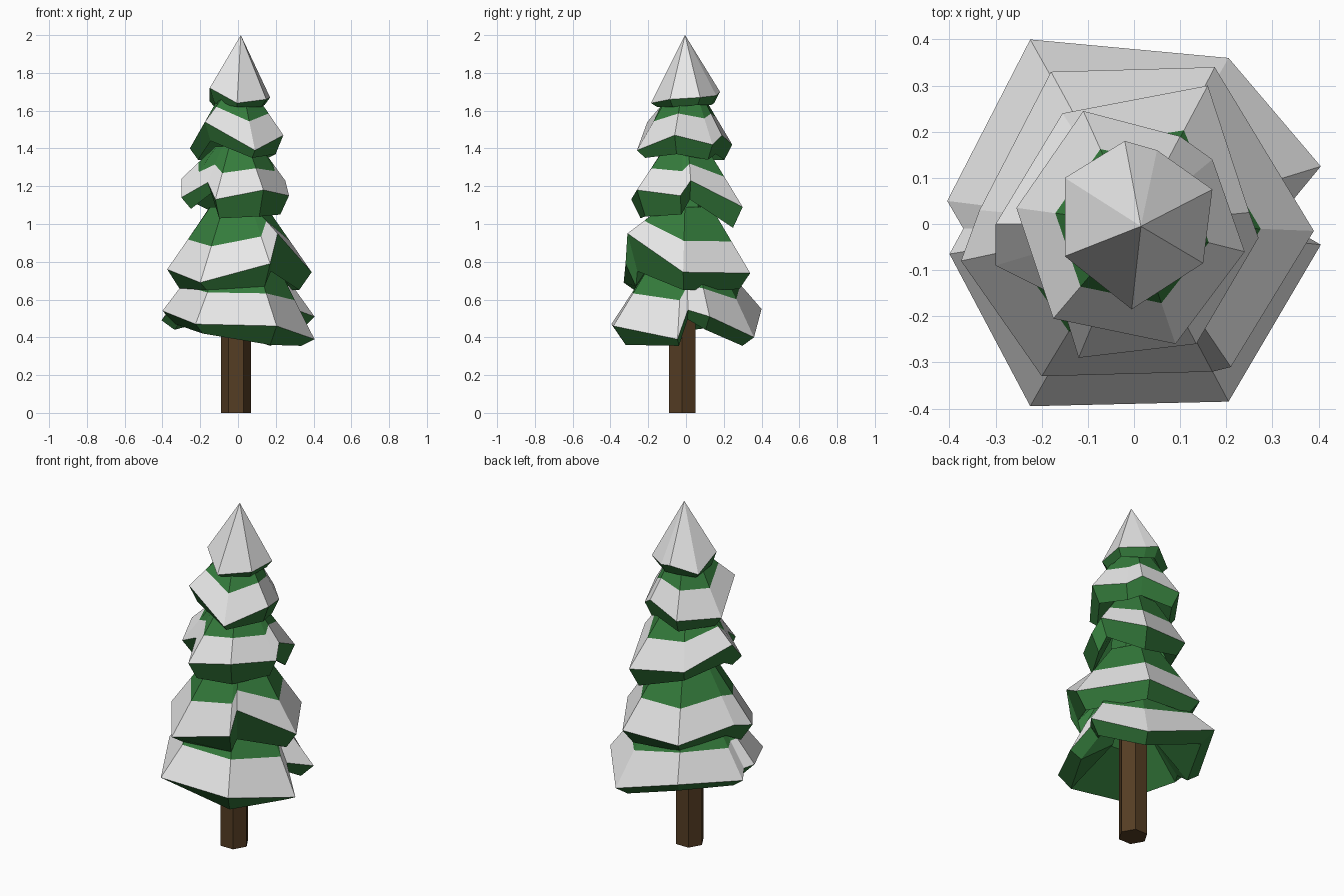
import bpy
import bmesh
from mathutils import Vector

default_cube = bpy.data.objects.get("Cube")
if default_cube:
    bpy.data.objects.remove(default_cube, do_unlink=True)


def make_material(name, red, green, blue):
    material = bpy.data.materials.new(name)
    material.use_nodes = True
    colour = (red, green, blue, 1)
    material.diffuse_color = colour
    material.node_tree.nodes["Principled BSDF"].inputs["Base Color"].default_value = colour
    return material


needles = make_material("needle green", 0.035, 0.2, 0.045)
snow = make_material("snow white", 0.8, 0.8, 0.8)
bark = make_material("bark brown", 0.09, 0.047, 0.017)
NEEDLES, SNOW = 0, 1


def finish(mesh_data, name, materials):
    """Turn a bmesh into a flat shaded object."""
    bmesh.ops.remove_doubles(mesh_data, verts=mesh_data.verts, dist=0.0005)
    bmesh.ops.recalc_face_normals(mesh_data, faces=mesh_data.faces)
    mesh = bpy.data.meshes.new(name)
    mesh_data.to_mesh(mesh)
    mesh_data.free()
    for material in materials:
        mesh.materials.append(material)
    part = bpy.data.objects.new(name, mesh)
    bpy.context.scene.collection.objects.link(part)
    return part


def column(rim_point, crown_centre, crown_radius, snow_share):
    """Cross-section of a tier: crown, snow line, rim, lip, hollow underside."""
    x, y, z, lip_drop = rim_point
    rim = Vector((x, y, z))
    outward = Vector((x, y, 0))
    crown = Vector(crown_centre) + outward.normalized() * crown_radius
    return [
        crown,
        rim.lerp(crown, snow_share),
        rim,
        outward * 0.83 + Vector((0, 0, z - lip_drop)),
        outward * 0.33 + Vector((0, 0, z + 0.12)),
    ]


def tier(name, rim, crown_centre, crown_radius, snow_share, snowy_top=False):
    """Sweep the cross-section around a closed ring of rim points (x, y, z, lip drop)."""
    bm = bmesh.new()
    columns = [[bm.verts.new(p) for p in column(r, crown_centre, crown_radius, snow_share)]
               for r in rim]
    for near, far in zip(columns, columns[1:] + columns[:1]):
        for row in range(len(near)):
            after = (row + 1) % len(near)
            face = bm.faces.new((near[row], near[after], far[after], far[row]))
            snowy = row == 1 or (row == 0 and snowy_top)
            face.material_index = SNOW if snowy else NEEDLES
    return finish(bm, name, (needles, snow))


def tapered_hexagon(name, bottom, top, bottom_radius, top_radius, centre, material):
    bm = bmesh.new()
    bmesh.ops.create_cone(bm, cap_ends=True, segments=6, radius1=bottom_radius,
                          radius2=top_radius, depth=top - bottom)
    part = finish(bm, name, (material,))
    part.location = (*centre, (bottom + top) / 2)
    return part


# Trunk with a flat side to the front, and the green heart of the tree
trunk = tapered_hexagon("trunk", 0, 0.7, 0.08, 0.08, (-0.01, -0.02), bark)
for vertex in trunk.data.vertices:
    vertex.co.x, vertex.co.y = vertex.co.y, vertex.co.x
trunk.data.flip_normals()
tapered_hexagon("foliage_core", 0.66, 1.7, 0.17, 0.07, (0, 0), needles)

# Lowest tier, with a notch on each side
tier("lowest_tier", [
    (-0.4, -0.065, 0.54, 0.07), (-0.225, -0.395, 0.47, 0.05),
    (0.205, -0.385, 0.46, 0.1), (0.405, -0.045, 0.39, 0.035),
    (0.31, 0.01, 0.545, 0.05),
    (0.405, 0.125, 0.51, 0.07), (0.205, 0.36, 0.4, 0.045),
    (-0.225, 0.4, 0.55, 0.07), (-0.405, 0.05, 0.49, 0.05),
    (-0.37, -0.01, 0.53, 0.05),
], (0, 0, 0.82), 0.19, 0.48)

# Second tier, stepping up at the front left and the right
tier("second_tier", [
    (-0.375, -0.08, 0.76, 0.1), (-0.2, -0.33, 0.69, 0.04), (0.17, -0.32, 0.79, 0.12),
    (0.21, -0.31, 0.95, 0.2), (0.39, -0.015, 0.745, 0.095), (0.175, 0.34, 0.74, 0.085),
    (-0.18, 0.33, 0.74, 0.06), (-0.335, 0.03, 0.79, 0.08),
], (0, 0, 1.09), 0.15, 0.48)

# Third tier, with a notch at the front right
tier("third_tier", [
    (-0.12, -0.29, 1.13, 0.1), (0.135, -0.26, 1.18, 0.14), (0.27, -0.03, 1.15, 0.1),
    (0.25, 0.025, 1.23, 0.1), (0.16, 0.3, 1.09, 0.11), (-0.155, 0.24, 1.13, 0.07),
    (-0.3, 0, 1.24, 0.12), (-0.3, -0.09, 1.14, 0.06), (-0.16, -0.16, 1.22, 0.05),
], (0, 0, 1.41), 0.12, 0.5)

# Fourth tier
tier("fourth_tier", [
    (0.1, 0.19, 1.47, 0.1), (-0.11, 0.245, 1.42, 0.08), (-0.255, 0.035, 1.4, 0.06),
    (-0.175, -0.205, 1.54, 0.1), (0.09, -0.26, 1.39, 0.04), (0.24, -0.06, 1.47, 0.1),
    (0.17, 0.14, 1.42, 0.08),
], (0, 0, 1.71), 0.08, 0.48)

# Pointed snowy cap
tier("snow_cap", [
    (-0.15, 0.1, 1.65, 0.03), (-0.02, 0.18, 1.7, 0.06), (0.05, 0.16, 1.68, 0.05),
    (0.17, 0.075, 1.67, 0.04), (0.15, -0.085, 1.66, 0.04), (-0.005, -0.185, 1.64, 0.02),
    (-0.15, -0.07, 1.72, 0.08),
], (0.015, -0.005, 2), 0, 0.5, snowy_top=True)
